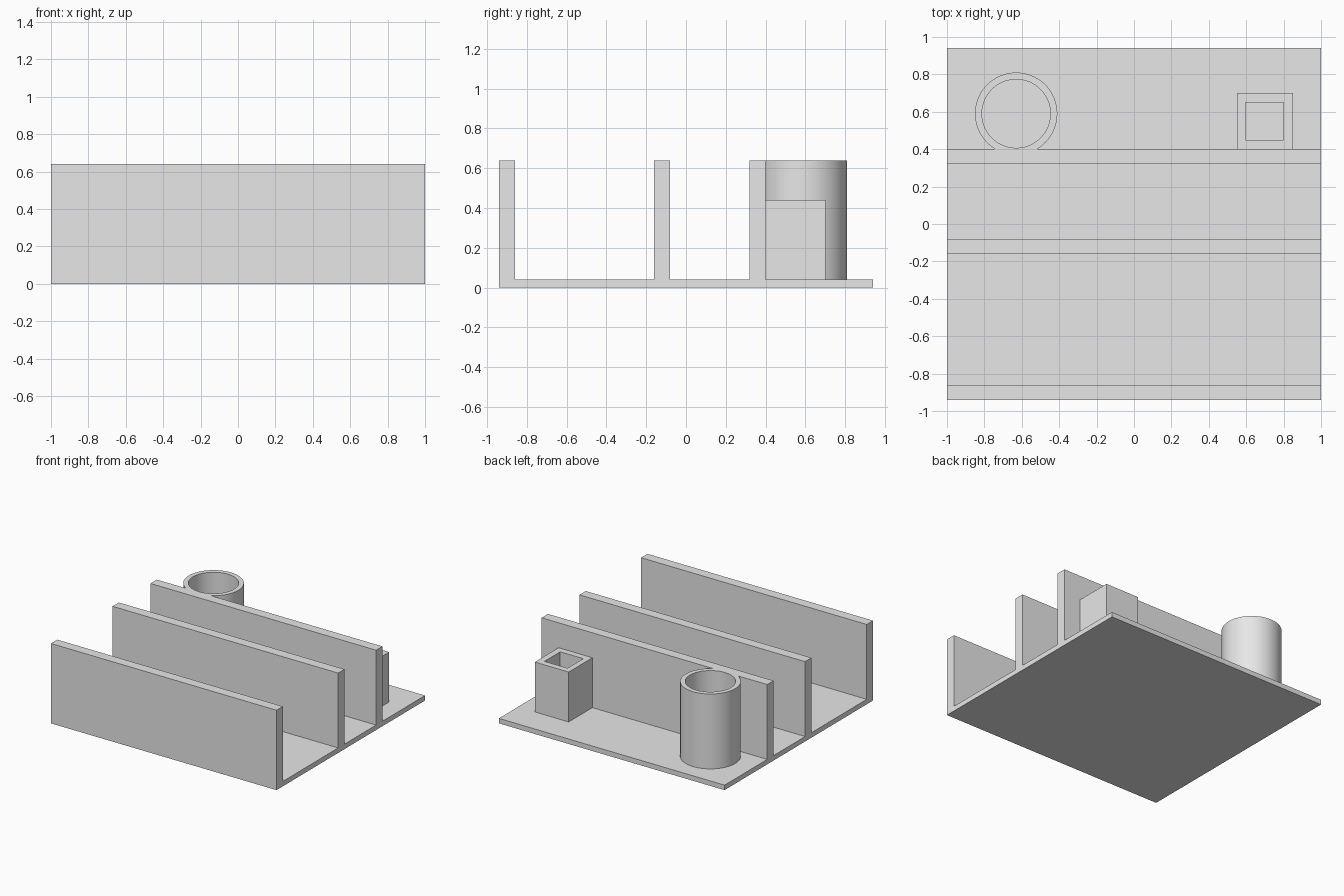
import bpy

cube = bpy.data.objects.get("Cube")
if cube:
    bpy.data.objects.remove(cube, do_unlink=True)

GREY = (0.8, 0.8, 0.8, 1.0)
mat = bpy.data.materials.new("plain grey")
mat.use_nodes = True
mat.diffuse_color = GREY
mat.node_tree.nodes["Principled BSDF"].inputs["Base Color"].default_value = GREY

BASE_TOP = 0.04
WALL_TOP = 0.64
BOX_TOP = 0.44


def finish(obj, name):
    obj.name = name
    obj.data.materials.append(mat)
    return obj


def box(name, x, y, z):
    """Box spanning the (low, high) range on each axis."""
    bpy.ops.mesh.primitive_cube_add(size=1, location=[sum(r) / 2 for r in (x, y, z)])
    obj = bpy.context.object
    obj.scale = [r[1] - r[0] for r in (x, y, z)]
    bpy.ops.object.transform_apply(location=False, rotation=False)
    return finish(obj, name)


def cylinder(name, x, y, radius, z):
    bpy.ops.mesh.primitive_cylinder_add(vertices=96, radius=radius, depth=z[1] - z[0],
                                        location=(x, y, sum(z) / 2))
    return finish(bpy.context.object, name)


def combine(target, other, operation):
    """Boolean the other solid into the target and discard it."""
    mod = target.modifiers.new(operation.lower(), "BOOLEAN")
    mod.operation = operation
    mod.solver = "EXACT"
    mod.object = other
    other.hide_render = True
    bpy.context.view_layer.objects.active = target
    bpy.ops.object.modifier_apply(modifier=mod.name)
    bpy.data.objects.remove(other, do_unlink=True)


# Base plate
box("base_plate", (-1, 1), (-0.94, 0.94), (0, BASE_TOP))

# Three parallel upright walls
walls = {}
for name, y in (("front_wall", -0.94), ("middle_wall", -0.16), ("rear_wall", 0.32)):
    walls[name] = box(name, (-1, 1), (y, y + 0.08), (BASE_TOP, WALL_TOP))
rear = walls["rear_wall"]

# Round cup merged into the rear wall, bored down to the base
combine(rear, cylinder("cup_body", -0.63, 0.59, 0.22, (BASE_TOP, WALL_TOP)), "UNION")
combine(rear, cylinder("cup_bore", -0.63, 0.59, 0.183, (0, 1)), "DIFFERENCE")

# Square holder against the rear wall, hollowed down to the base
holder = box("square_holder", (0.55, 0.85), (0.4, 0.7), (BASE_TOP, BOX_TOP))
combine(holder, box("holder_bore", (0.595, 0.8), (0.45, 0.65), (0, 1)), "DIFFERENCE")

# Smooth the curved cup while keeping edges sharp
bpy.ops.object.select_all(action="DESELECT")
rear.select_set(True)
bpy.context.view_layer.objects.active = rear
bpy.ops.object.shade_smooth_by_angle()
